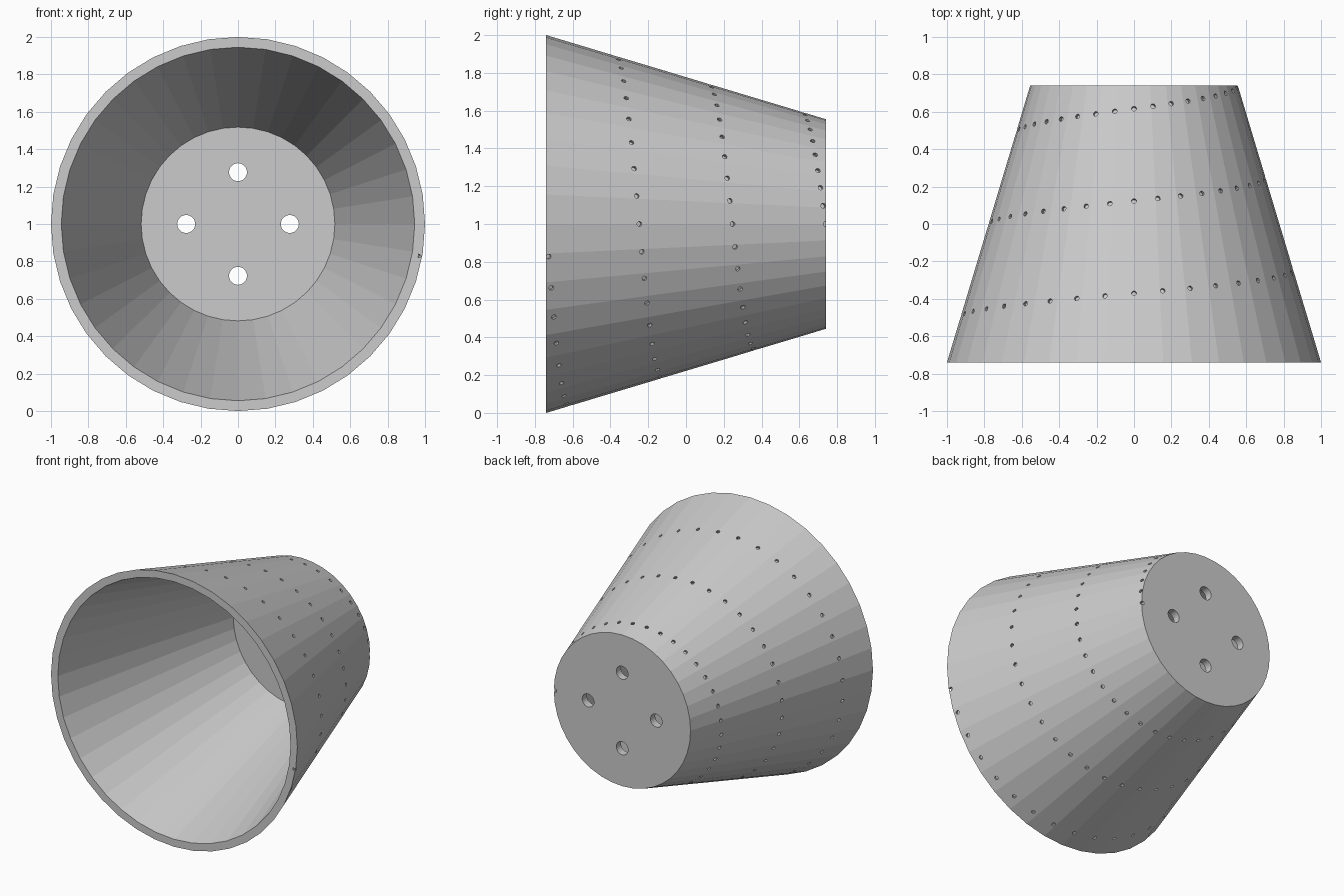
import bpy, bmesh, math
from mathutils import Matrix, Vector

if "Cube" in bpy.data.objects:
    bpy.data.objects.remove(bpy.data.objects["Cube"])

SIDES = 40
HALF = 0.74            # half length along y
R_FRONT, R_BACK = 1.0, 0.555
CZ = 1.0               # axis height


def make_object(name, bm):
    bmesh.ops.recalc_face_normals(bm, faces=bm.faces)
    mesh = bpy.data.meshes.new(name)
    bm.to_mesh(mesh)
    bm.free()
    obj = bpy.data.objects.new(name, mesh)
    bpy.context.collection.objects.link(obj)
    return obj


def ring(bm, y, r):
    return [bm.verts.new((r * math.cos(2 * math.pi * i / SIDES), y,
                          CZ + r * math.sin(2 * math.pi * i / SIDES)))
            for i in range(SIDES)]


def add_cylinder(bm, centre, axis, radius, depth, segments):
    rot = Vector((0, 0, 1)).rotation_difference(axis).to_matrix().to_4x4()
    bmesh.ops.create_cone(bm, cap_ends=True, segments=segments, radius1=radius,
                          radius2=radius, depth=depth,
                          matrix=Matrix.Translation(centre) @ rot)


# tapered pot lying on its side, open to the front
bm = bmesh.new()
profile = [(HALF, R_BACK), (-HALF, R_FRONT), (-HALF, 0.945), (0.685, 0.518)]
rings = [ring(bm, y, r) for y, r in profile]
for a, b in zip(rings, rings[1:]):
    for i in range(SIDES):
        j = (i + 1) % SIDES
        bm.faces.new((a[i], a[j], b[j], b[i]))
bm.faces.new(rings[0])
bm.faces.new(rings[-1])
pot = make_object("tapered_pot", bm)

# four drain holes through the base
bm = bmesh.new()
for k in range(4):
    a = k * math.pi / 2
    add_cylinder(bm, Vector((0.277 * math.cos(a), 0.71, CZ + 0.277 * math.sin(a))),
                 Vector((0, 1, 0)), 0.048, 0.3, 24)

# spiral of small shallow pits, three turns from base to rim
slope = (R_FRONT - R_BACK) / (2 * HALF)
for i in range(108):
    a = math.radians(10 * i)
    y = HALF - i * 2 * HALF / 108
    r = R_BACK + (HALF - y) * slope
    out = Vector((math.cos(a), 0, math.sin(a)))
    normal = (out + Vector((0, slope, 0))).normalized()
    centre = Vector((0, y, CZ)) + out * r
    add_cylinder(bm, centre, normal, 0.013, 0.04, 10)
cutter = make_object("hole_cutter", bm)
cutter.hide_render = True

# cut the holes, then drop the cutter
mod = pot.modifiers.new("holes", 'BOOLEAN')
mod.operation = 'DIFFERENCE'
mod.solver = 'EXACT'
mod.object = cutter
bpy.context.view_layer.objects.active = pot
pot.select_set(True)
bpy.ops.object.modifier_apply(modifier=mod.name)
bpy.data.objects.remove(cutter)
